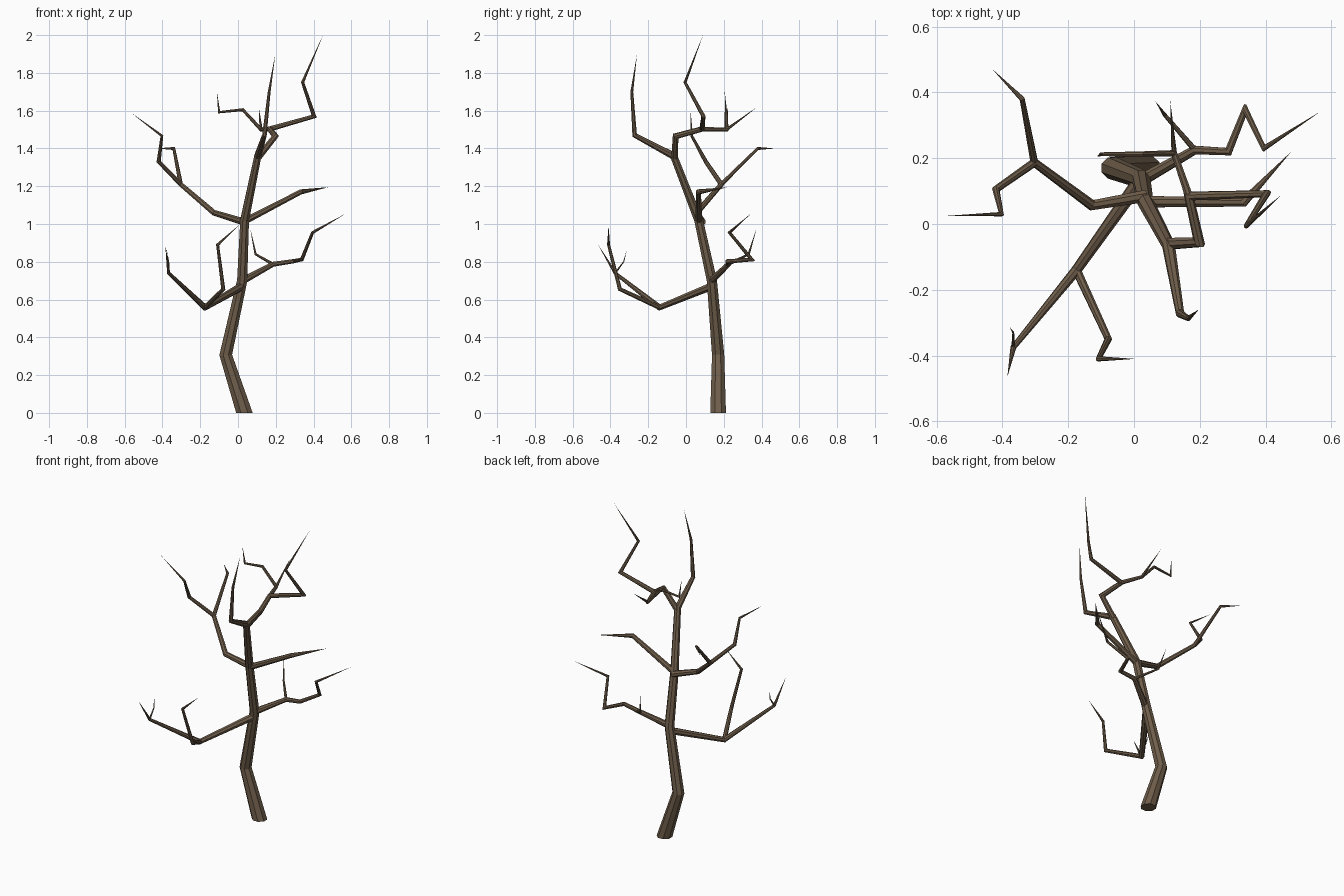
import bpy, bmesh, math
from mathutils import Vector

SIDES = 8

bark = bpy.data.materials.new("bark brown")
bark.diffuse_color = (0.160, 0.112, 0.070, 1)


def limb(name, pts, flat_start=False):
    """Eight-sided mitred tube through (x, y, z, radius) points; radius 0 makes a pointed tip."""
    P = [Vector(p[:3]) for p in pts]
    R = [p[3] for p in pts]
    D = [(b - a).normalized() for a, b in zip(P, P[1:])]
    bm = bmesh.new()
    u = Vector((1, 0, 0)) if abs(D[0].x) < 0.8 else Vector((0, 0, 1))
    rings = []
    for i, c in enumerate(P):
        d = D[max(i - 1, 0)]
        if i > 1:
            u = D[i - 2].rotation_difference(d) @ u
        u = (u - d * u.dot(d)).normalized()
        v = d.cross(u)
        if R[i] == 0:
            rings.append([bm.verts.new(c)])
            continue
        # ring lies on the plane halfway between the two segments
        n = d if i in (0, len(P) - 1) else (d + D[i]).normalized()
        if i == 0 and flat_start:
            n = Vector((0, 0, 1))
        ring = []
        for k in range(SIDES):
            a = 2 * math.pi * (k + 0.5) / SIDES
            o = (u * math.cos(a) + v * math.sin(a)) * R[i]
            o -= d * (o.dot(n) / d.dot(n))
            ring.append(bm.verts.new(c + o))
        rings.append(ring)
    for a, b in zip(rings, rings[1:]):
        for k in range(SIDES):
            j = (k + 1) % SIDES
            if len(b) == 1:
                bm.faces.new((a[k], a[j], b[0]))
            else:
                bm.faces.new((a[k], a[j], b[j], b[k]))
    bm.faces.new(rings[0][::-1])
    bmesh.ops.recalc_face_normals(bm, faces=bm.faces)
    me = bpy.data.meshes.new(name)
    bm.to_mesh(me)
    bm.free()
    me.materials.append(bark)
    ob = bpy.data.objects.new(name, me)
    bpy.context.collection.objects.link(ob)


# Trunk, running on into the front leader
limb("trunk", [(0.034, 0.17, 0, 0.045), (-0.065, 0.17, 0.307, 0.035), (0.022, 0.137, 0.70, 0.029),
               (0.035, 0.067, 1.02, 0.025), (0.105, -0.065, 1.36, 0.020), (0.14, -0.272, 1.47, 0.013),
               (0.165, -0.287, 1.70, 0.008), (0.197, -0.26, 1.895, 0)], True)

# Low front-left limb and its forks
limb("low_left_limb", [(0.02, 0.135, 0.67, 0.022), (-0.175, -0.14, 0.558, 0.016),
                       (-0.367, -0.375, 0.74, 0.009), (-0.385, -0.465, 0.89, 0)])
limb("low_left_twig", [(-0.367, -0.375, 0.74, 0.006), (-0.367, -0.33, 0.80, 0.003), (-0.378, -0.313, 0.865, 0)])
limb("low_left_fork", [(-0.175, -0.14, 0.558, 0.014), (-0.078, -0.35, 0.655, 0.011),
                       (-0.108, -0.41, 0.89, 0.008), (0.004, -0.41, 0.993, 0)])

# Low right limb and twig
limb("low_right_limb", [(0.025, 0.135, 0.70, 0.020), (0.185, 0.225, 0.787, 0.014), (0.287, 0.22, 0.802, 0.012),
                        (0.338, 0.348, 0.812, 0.010), (0.395, 0.23, 0.955, 0.008), (0.567, 0.342, 1.053, 0)])
limb("low_right_twig", [(0.185, 0.225, 0.787, 0.009), (0.093, 0.332, 0.84, 0.006), (0.065, 0.373, 0.975, 0)])

# Middle left limb and fork
limb("middle_left_limb", [(0.035, 0.085, 1.01, 0.020), (-0.128, 0.057, 1.06, 0.016), (-0.303, 0.187, 1.21, 0.013),
                          (-0.42, 0.105, 1.33, 0.011), (-0.403, 0.03, 1.467, 0.007), (-0.567, 0.025, 1.59, 0)])
limb("middle_left_fork", [(-0.303, 0.187, 1.21, 0.012), (-0.34, 0.38, 1.40, 0.008), (-0.432, 0.472, 1.40, 0)])

# Middle right limb
limb("middle_right_limb", [(0.035, 0.068, 1.015, 0.019), (0.333, 0.066, 1.17, 0.014), (0.478, 0.22, 1.195, 0)])

# Upper limb with its right and back forks
limb("upper_limb", [(0.105, -0.06, 1.35, 0.019), (0.198, -0.055, 1.465, 0.016), (0.167, 0.085, 1.503, 0.014),
                    (0.403, 0.092, 1.57, 0.011), (0.342, -0.005, 1.75, 0.008), (0.45, 0.09, 2.0, 0)])
limb("upper_back_fork", [(0.167, 0.085, 1.503, 0.013), (0.122, 0.215, 1.50, 0.010), (0.025, 0.213, 1.605, 0.008),
                         (-0.10, 0.212, 1.592, 0.006), (-0.112, 0.205, 1.70, 0)])
limb("upper_back_twig", [(0.122, 0.215, 1.50, 0.009), (0.11, 0.375, 1.618, 0)])
